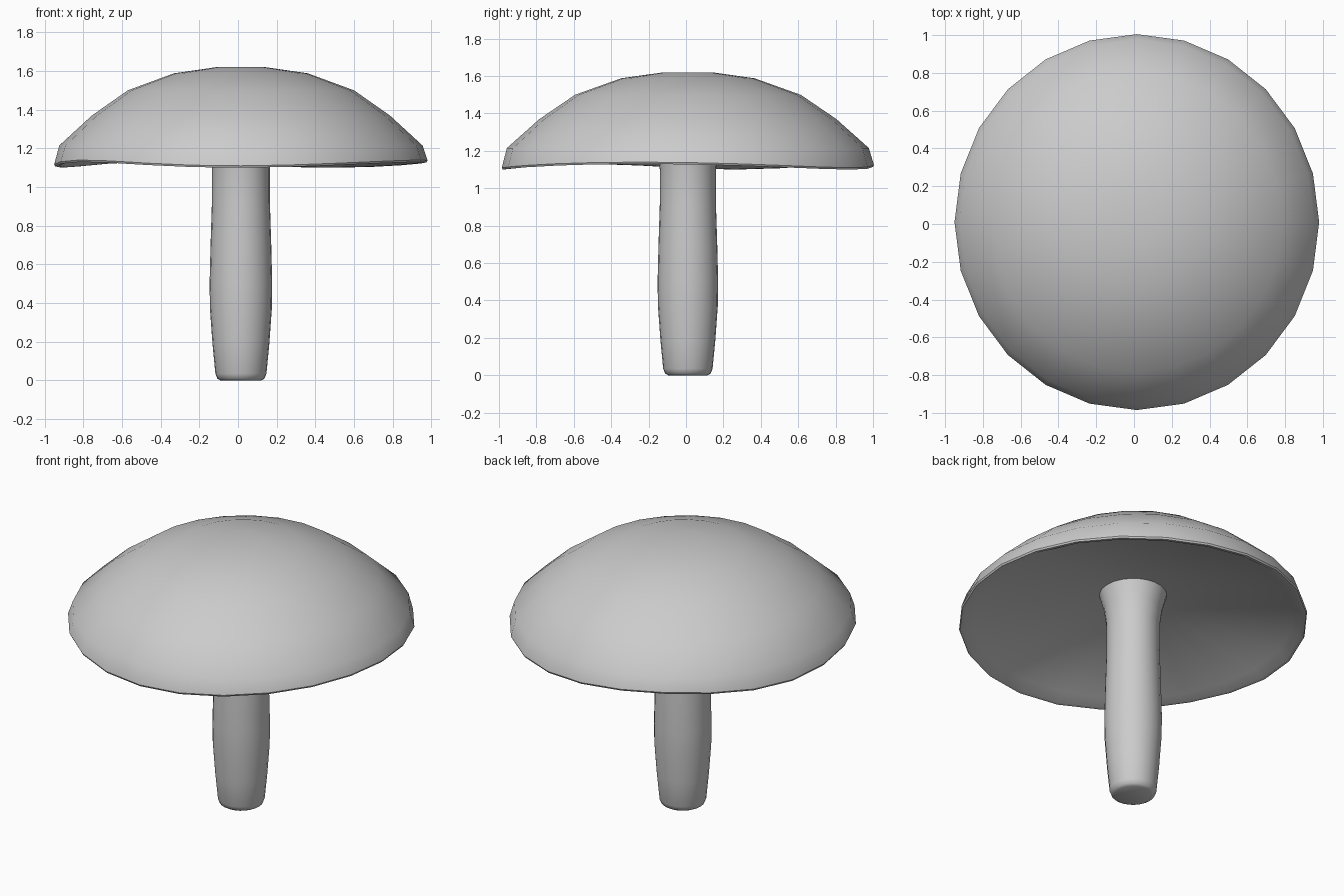
import bpy
import bmesh
from math import cos, sin, pi, radians

if "Cube" in bpy.data.objects:
    bpy.data.objects.remove(bpy.data.objects["Cube"], do_unlink=True)

SIDES = 24
CENTRE = (0.015, 0.01)

grey = bpy.data.materials.new("plain_grey")
grey.use_nodes = True
grey.diffuse_color = (0.6, 0.6, 0.6, 1)
grey.node_tree.nodes["Principled BSDF"].inputs["Base Color"].default_value = (0.6, 0.6, 0.6, 1)


def lathe(name, profile, scale=(1, 1), wave=None):
    """Spin (radius, height) points round the upright axis and cap both ends."""
    bm = bmesh.new()
    rings = []
    for r, z in profile:
        ring = []
        for i in range(SIDES):
            a = 2 * pi * i / SIDES
            lift = wave(a, r, z) if wave else 0
            ring.append(bm.verts.new((CENTRE[0] + r * scale[0] * cos(a),
                                      CENTRE[1] + r * scale[1] * sin(a), z + lift)))
        rings.append(ring)
    for low, high in zip(rings, rings[1:]):
        for i in range(SIDES):
            j = (i + 1) % SIDES
            bm.faces.new((low[i], low[j], high[j], high[i]))
    bm.faces.new(rings[0])
    bm.faces.new(rings[-1])
    bmesh.ops.recalc_face_normals(bm, faces=bm.faces)
    mesh = bpy.data.meshes.new(name)
    bm.to_mesh(mesh)
    bm.free()
    mesh.materials.append(grey)
    obj = bpy.data.objects.new(name, mesh)
    bpy.context.collection.objects.link(obj)
    bpy.ops.object.select_all(action="DESELECT")
    obj.select_set(True)
    bpy.context.view_layer.objects.active = obj
    bpy.ops.object.shade_smooth_by_angle(angle=radians(40))
    return obj


def rim_wave(a, r, z):
    """Three uneven dips that only affect the lip."""
    if z > 1.14 or r < 0.9:
        return 0
    start = radians(165)
    t = a - start + 0.3 * sin(a - start)
    return -0.015 * cos(3 * t)


# Cap: underside cone, folded lip, then the dome
lathe("cap", [(0.17, 1.3), (0.915, 1.15), (0.965, 1.117), (0.985, 1.115), (0.99, 1.125),
              (0.963, 1.215), (0.79, 1.37), (0.6, 1.5), (0.355, 1.588), (0.13, 1.62)],
      scale=(0.975, 1.005), wave=rim_wave)

# Stem: rounded foot, slight belly, flared top
lathe("stem", [(0.105, 0), (0.122, 0.01), (0.132, 0.035), (0.147, 0.19), (0.16, 0.37),
               (0.162, 0.5), (0.157, 0.7), (0.15, 0.92), (0.15, 1.1), (0.163, 1.2), (0.19, 1.3)])
